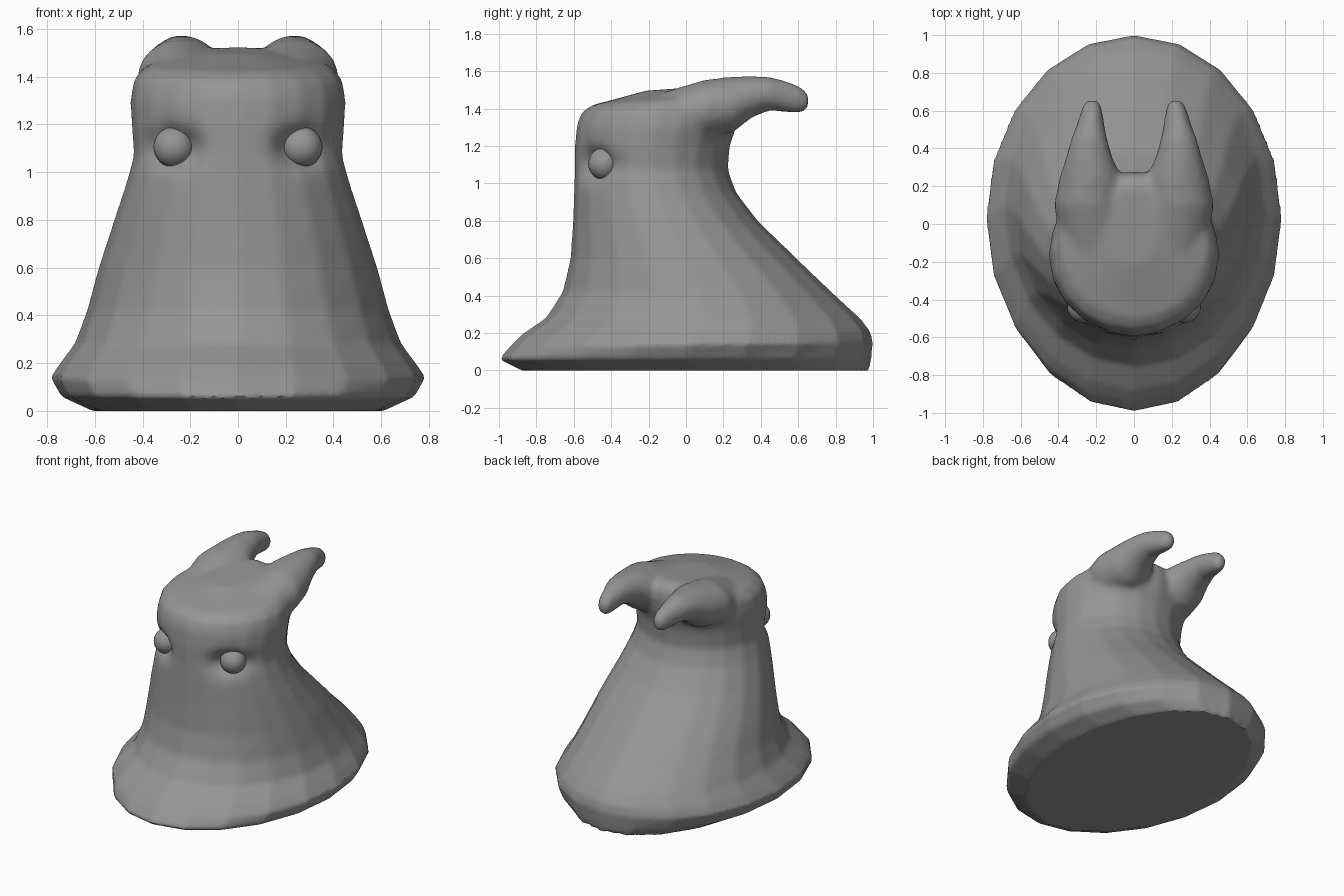
import bpy, bmesh, math
from mathutils import Vector

if "Cube" in bpy.data.objects:
    bpy.data.objects.remove(bpy.data.objects["Cube"])

SIDES = 20

grey = bpy.data.materials.new("plain grey")
grey.diffuse_color = (0.3, 0.3, 0.3, 1)
grey.use_nodes = True
grey.node_tree.nodes["Principled BSDF"].inputs["Base Color"].default_value = grey.diffuse_color


def loft(bm, rings):
    """Skin closed rings of points and cap both ends."""
    loops = [[bm.verts.new(p) for p in ring] for ring in rings]
    for a, b in zip(loops, loops[1:]):
        n = len(a)
        for i in range(n):
            bm.faces.new((a[i], a[(i + 1) % n], b[(i + 1) % n], b[i]))
    bm.faces.new(loops[0][::-1])
    bm.faces.new(loops[-1])


def body_ring(y_front, z_front, y_back, z_back, half_width):
    """Egg-shaped ring, tilted from its front height to its back height."""
    pts = []
    for i in range(SIDES):
        a = 2 * math.pi * i / SIDES
        t = (1 + math.sin(a)) / 2
        pts.append((half_width * math.cos(a),
                    y_front + (y_back - y_front) * t,
                    z_front + (z_back - z_front) * t))
    return pts


def horn_ring(side, y, x, half_width, z_low, z_high):
    return [(side * x + half_width * math.cos(2 * math.pi * i / 16), y,
             (z_low + z_high) / 2 + (z_high - z_low) / 2 * math.sin(2 * math.pi * i / 16))
            for i in range(16)]


# Flared body rising to a narrow neck and a sloping crown
body_profile = [
    (-.88, 0, .98, 0, .61), (-1.0, .06, .99, .06, .74), (-.94, .13, 1.0, .15, .785),
    (-.88, .19, .985, .21, .745), (-.75, .28, .93, .28, .685), (-.66, .42, .79, .41, .635),
    (-.618, .6, .59, .6, .585), (-.605, .8, .385, .8, .52), (-.60, .95, .27, .95, .47),
    (-.595, 1.07, .225, 1.07, .437), (-.595, 1.2, .235, 1.2, .447),
    (-.585, 1.31, .27, 1.3, .452), (-.56, 1.38, .28, 1.40, .437),
    (-.50, 1.42, .27, 1.47, .39), (-.4, 1.445, .25, 1.50, .30), (-.22, 1.495, .2, 1.525, .13)]
bm = bmesh.new()
loft(bm, [body_ring(*p) for p in body_profile])

# Two horns sweeping backwards off the crown
horn_profile = [
    (-.15, .21, .17, 1.2, 1.48), (.1, .24, .185, 1.24, 1.555), (.25, .23, .165, 1.27, 1.572),
    (.35, .237, .125, 1.35, 1.575), (.45, .237, .097, 1.39, 1.57), (.53, .23, .073, 1.38, 1.55),
    (.61, .223, .055, 1.372, 1.52), (.655, .22, .032, 1.40, 1.48)]
for side in (-1, 1):
    loft(bm, [horn_ring(side, *p) for p in horn_profile])
bmesh.ops.recalc_face_normals(bm, faces=bm.faces)
mesh = bpy.data.meshes.new("body")
bm.to_mesh(mesh)
bm.free()
body = bpy.data.objects.new("body", mesh)
bpy.context.collection.objects.link(body)

# Fuse body and horns into one skin
remesh = body.modifiers.new("fuse", "REMESH")
remesh.mode = "VOXEL"
remesh.voxel_size = 0.018
bpy.context.view_layer.objects.active = body
body.select_set(True)
bpy.ops.object.modifier_apply(modifier="fuse")

# Soften the head and press in the eye sockets
EYE = Vector((.27, -.505, 1.105))
bm = bmesh.new()
bm.from_mesh(body.data)
for _ in range(5):
    bmesh.ops.smooth_vert(bm, verts=[v for v in bm.verts if v.co.z > .3], factor=.5,
                          use_axis_x=True, use_axis_y=True, use_axis_z=True)
for v in bm.verts:
    d = Vector((abs(v.co.x), v.co.y, v.co.z)) - EYE
    if d.length < .35:
        press = .075 * math.exp(-(d.x / .095) ** 2 - (d.z / .075) ** 2)
        v.co.y += press
        v.co.x -= math.copysign(press * .45, v.co.x)
    v.co.z = max(v.co.z, 0)
bm.to_mesh(body.data)
bm.free()
body.data.materials.append(grey)
bpy.ops.object.shade_smooth_by_angle(angle=math.radians(40))

# Eyeballs
for side, name in ((-1, "left_eye"), (1, "right_eye")):
    bpy.ops.mesh.primitive_uv_sphere_add(segments=24, ring_count=16, radius=.086,
                                         location=(side * .268, -.437, 1.105))
    eye = bpy.context.object
    eye.name = name
    eye.data.materials.append(grey)
    bpy.ops.object.shade_smooth_by_angle(angle=math.radians(40))
